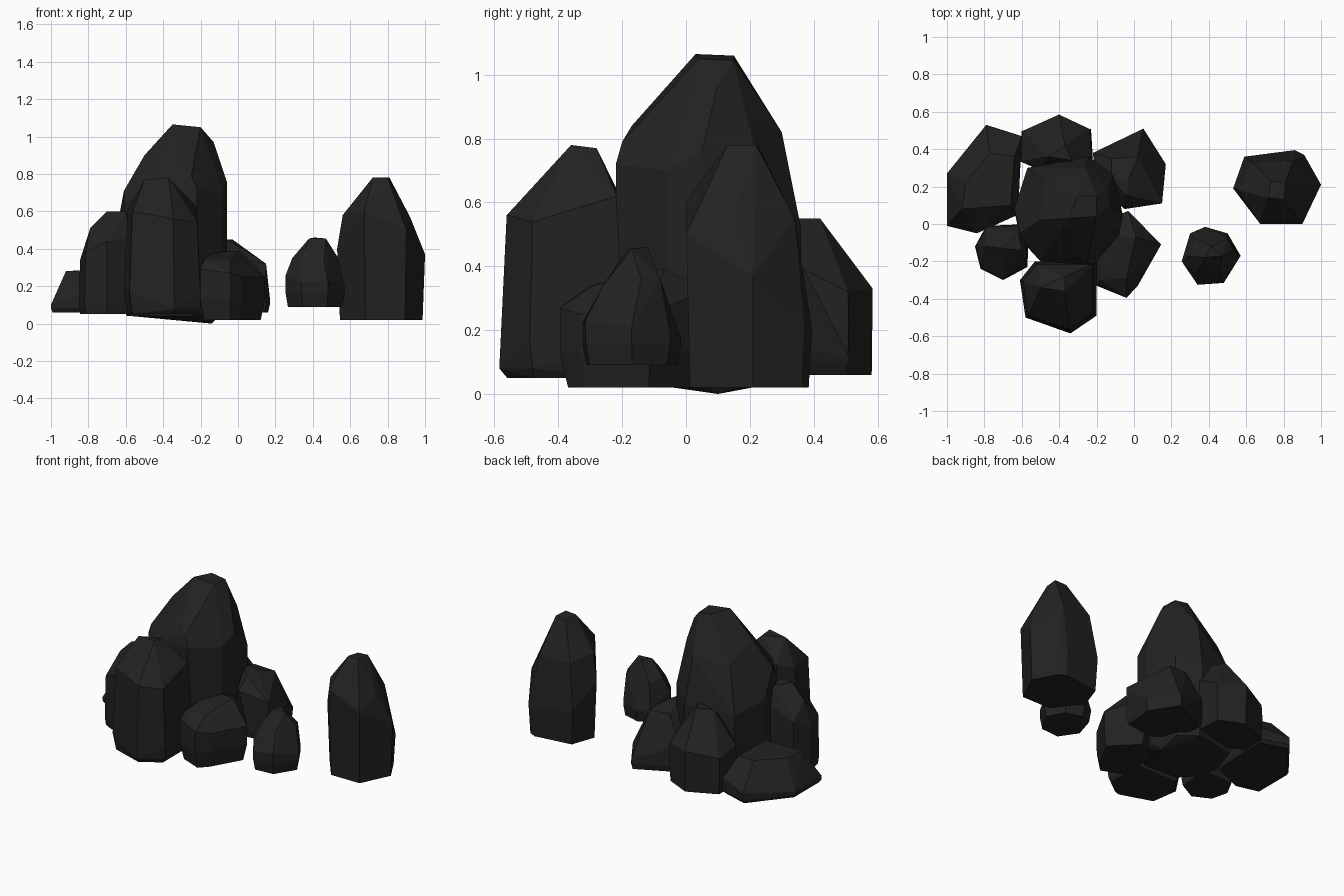
import bpy
import bmesh
from math import radians
from mathutils import Vector

cube = bpy.data.objects.get("Cube")
if cube:
    bpy.data.objects.remove(cube, do_unlink=True)

# Single dark stone colour
stone = bpy.data.materials.new("dark_stone")
stone.use_nodes = True
stone_colour = (0.016, 0.016, 0.016, 1)
stone.diffuse_color = stone_colour
stone.node_tree.nodes["Principled BSDF"].inputs["Base Color"].default_value = stone_colour


def rock(name, sides, tips, floor, belly, taper=0.95, slim=1.0):
    """Chipped convex boulder.
    sides: (x, y, shoulder height) around the footprint
    tips: single points of the crown or the underside
    floor, belly: heights of the underside and of the widest level
    taper, slim: footprint scale at the underside and at the shoulder
    """
    centre = sum((Vector((x, y)) for x, y, z in sides), Vector((0, 0))) / len(sides)
    bm = bmesh.new()
    for x, y, shoulder in sides:
        arm = Vector((x, y)) - centre
        for height, scale in ((floor, taper), (belly, 1), (shoulder, slim)):
            spot = centre + arm * scale
            bm.verts.new((spot.x, spot.y, height))
    for point in tips:
        bm.verts.new(point)

    # Wrap the points, then merge nearly flat neighbours into large facets
    hull = bmesh.ops.convex_hull(bm, input=bm.verts[:])
    spare = {v for v in hull["geom_interior"] + hull["geom_unused"]
             if isinstance(v, bmesh.types.BMVert)}
    bmesh.ops.delete(bm, geom=list(spare), context="VERTS")
    bmesh.ops.remove_doubles(bm, verts=bm.verts[:], dist=0.005)
    bmesh.ops.dissolve_limit(bm, angle_limit=radians(6), verts=bm.verts[:], edges=bm.edges[:])
    bmesh.ops.recalc_face_normals(bm, faces=bm.faces[:])

    mesh = bpy.data.meshes.new(name)
    bm.to_mesh(mesh)
    bm.free()
    mesh.materials.append(stone)
    obj = bpy.data.objects.new(name, mesh)
    bpy.context.collection.objects.link(obj)
    return obj


# Tall central boulder
rock("main_boulder",
     sides=[(-.61, -.08, .66), (-.5, -.2, .68), (-.22, -.22, .72), (-.08, -.06, .7),
            (-.06, .05, .76), (-.11, .26, .58), (-.24, .36, .52), (-.57, .3, .5),
            (-.64, .08, .55)],
     tips=[(-.61, -.05, .71), (-.5, .02, .9), (-.3, -.17, .84), (-.25, -.2, .79),
           (-.35, .03, 1.065), (-.3, .15, 1.06), (-.2, .04, 1.05), (-.2, .15, 1.045),
           (-.13, .1, .97), (-.14, .19, .87), (-.26, .3, .82), (-.48, .22, .79),
           (-.14, .1, 0), (-.3, .05, .01)],
     floor=.04, belly=.18, taper=.85)

# Tall boulder standing in front
rock("front_boulder",
     sides=[(-.61, -.3, .6), (-.58, -.5, .6), (-.34, -.58, .56), (-.2, -.49, .54),
            (-.2, -.2, .62), (-.53, -.2, .64)],
     tips=[(-.5, -.34, .77), (-.37, -.36, .78), (-.37, -.28, .77), (-.29, -.28, .69),
           (-.34, -.585, .08), (-.2, -.48, .08)],
     floor=.05, belly=.16, taper=.9, slim=.91)

# Slim stone at the front of the left cluster
rock("side_stone",
     sides=[(-.85, -.12, .34), (-.82, -.24, .38), (-.7, -.3, .44), (-.57, -.23, .46),
            (-.56, 0, .5), (-.79, -.01, .4)],
     tips=[(-.79, -.12, .51), (-.7, -.13, .6), (-.6, -.14, .6), (-.62, -.05, .59)],
     floor=.05, belly=.1, slim=.96)

# Broad low slab at the back corner
rock("low_slab",
     sides=[(-1, .27, .1), (-.79, .53, .13), (-.6, .47, .16), (-.62, .05, .2),
            (-.84, -.05, .15), (-1, -.01, .1)],
     tips=[(-.92, .08, .28), (-.9, .22, .28), (-.77, .38, .29), (-.64, .36, .28),
           (-.66, .1, .29)],
     floor=.06, belly=.08)

# Pointed stone behind the main boulder
rock("back_stone",
     sides=[(-.61, .33, .33), (-.6, .5, .3), (-.4, .59, .33), (-.23, .51, .32),
            (-.22, .35, .4), (-.5, .28, .42)],
     tips=[(-.46, .36, .54), (-.33, .34, .55), (-.37, .42, .55)],
     floor=.06, belly=.21, slim=.97)

# Wedge stone at the back of the gap
rock("back_wedge",
     sides=[(-.22, .38, .25), (.05, .51, .12), (.17, .32, .14), (.15, .11, .32),
            (-.05, .08, .36), (-.2, .2, .36)],
     tips=[(-.12, .24, .45), (-.04, .15, .44), (-.03, .23, .45), (.02, .36, .41),
           (-.12, .35, .42)],
     floor=.06, belly=.1)

# Rounded stone at the front of the gap
rock("front_wedge",
     sides=[(-.2, -.33, .29), (-.04, -.395, .27), (.02, -.33, .25), (.145, -.11, .25),
            (-.03, .07, .33), (-.2, 0, .35)],
     tips=[(-.18, -.3, .34), (-.04, -.29, .34), (.01, -.07, .39), (-.15, -.05, .38)],
     floor=.02, belly=.13, taper=.88)

# Separate standing stone
rock("standing_stone",
     sides=[(.53, .19, .4), (.59, .36, .25), (.86, .395, .2), (.91, .37, .22),
            (1, .21, .37), (.9, 0, .5), (.675, 0, .6)],
     tips=[(.56, .18, .58), (.72, .14, .78), (.8, .13, .78), (.81, .22, .78), (.73, .23, .77),
           (.92, .15, .57), (.85, .34, .55), (.63, .33, .55)],
     floor=.02, belly=.16, taper=.94)

# Separate small stone
rock("small_stone",
     sides=[(.255, -.2, .26), (.3, -.05, .18), (.38, -.015, .17), (.5, -.05, .19),
            (.57, -.17, .21), (.48, -.315, .23), (.34, -.325, .22)],
     tips=[(.29, -.17, .35), (.38, -.18, .455), (.47, -.17, .455), (.41, -.12, .46),
           (.53, -.14, .36), (.5, -.08, .36), (.33, -.26, .32), (.46, -.26, .34),
           (.36, -.22, .4), (.33, -.08, .34)],
     floor=.09, belly=.16, taper=.92)
